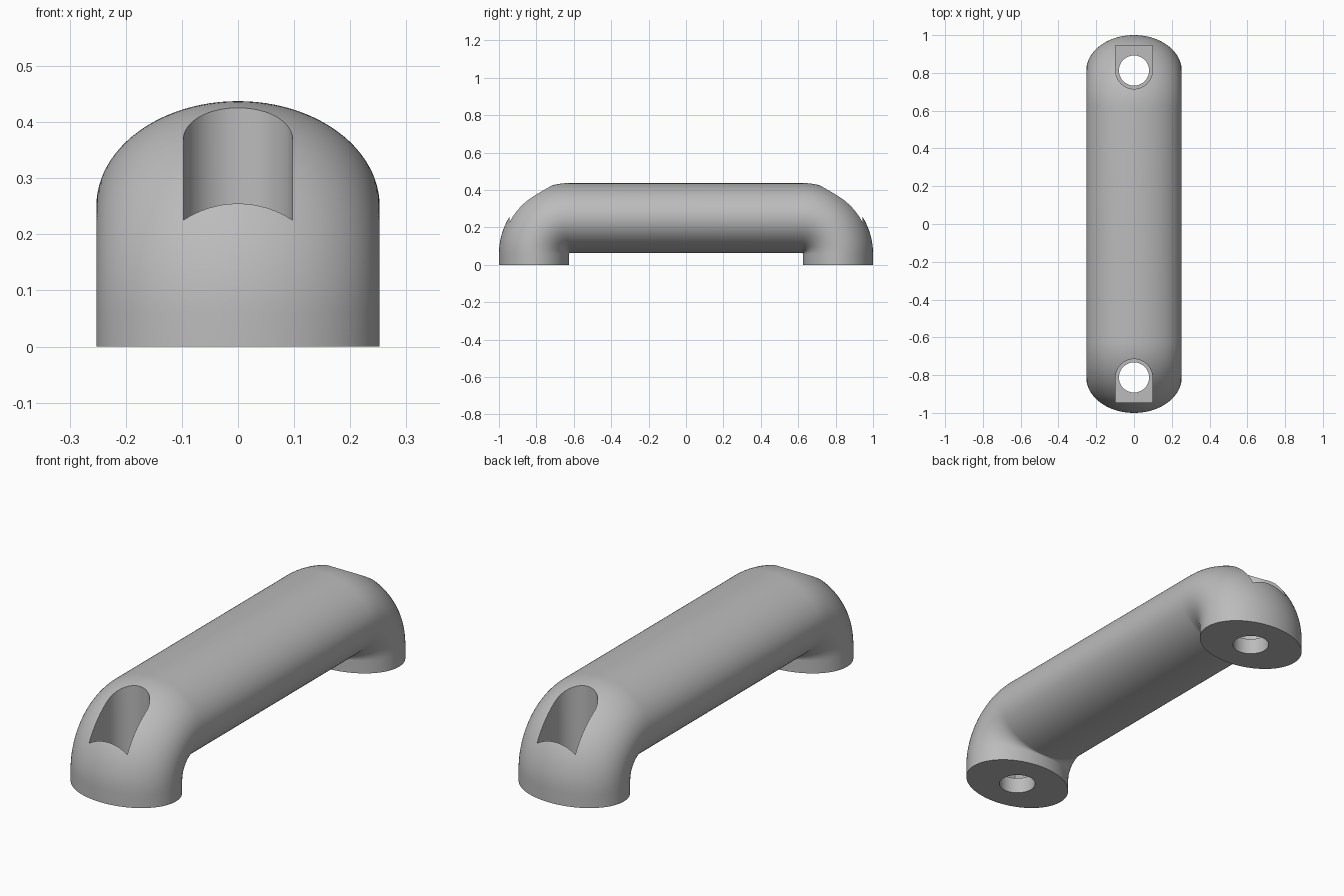
import bpy, bmesh
from math import sin, cos, pi, radians
from mathutils import Vector

cube = bpy.data.objects.get("Cube")
if cube:
    bpy.data.objects.remove(cube)

HALF_W, HALF_T = 0.2525, 0.1875      # half width and half thickness of the grip section
INNER = 0.004                        # inside radius of the bend
FOOT_H = 0.0585                      # height of the straight foot
PIVOT_Y = 1 - 2 * HALF_T - INNER     # bend centre
HOLE_Y = 0.8125
SEGS, BEND = 96, 32

grey = bpy.data.materials.new("grey")
grey.use_nodes = True
color = (0.5, 0.5, 0.5, 1)
grey.diffuse_color = color
grey.node_tree.nodes["Principled BSDF"].inputs["Base Color"].default_value = color


def loft(name, rings):
    """Closed solid through a list of equal-length rings."""
    bm = bmesh.new()
    loops = [[bm.verts.new(p) for p in ring] for ring in rings]
    n = len(loops[0])
    for a, b in zip(loops, loops[1:]):
        for i in range(n):
            j = (i + 1) % n
            bm.faces.new((a[i], a[j], b[j], b[i]))
    bm.faces.new(loops[0])
    bm.faces.new(loops[-1])
    bmesh.ops.recalc_face_normals(bm, faces=bm.faces[:])
    mesh = bpy.data.meshes.new(name)
    bm.to_mesh(mesh)
    bm.free()
    mesh.materials.append(grey)
    obj = bpy.data.objects.new(name, mesh)
    bpy.context.collection.objects.link(obj)
    return obj


def section(side, angle, drop=0):
    """Oval section turned about the bend centre; angle 0 is the foot."""
    ring = []
    for i in range(SEGS):
        t = 2 * pi * i / SEGS
        r = INNER + HALF_T + HALF_T * cos(t)
        ring.append(Vector((HALF_W * sin(t),
                            side * (PIVOT_Y + r * cos(angle)),
                            FOOT_H + r * sin(angle) - drop)))
    return ring


def prism(name, outline, z0, z1):
    return loft(name, [[(x, y, z) for x, y in outline] for z in (z0, z1)])


# Grip: foot, bend, straight bar, bend, foot
angles = [pi / 2 * i / BEND for i in range(BEND + 1)]
rings = [section(-1, 0, FOOT_H)] + [section(-1, a) for a in angles]
rings += [section(1, a) for a in reversed(angles)] + [section(1, 0, FOOT_H)]
handle = loft("handle", rings)

# Screw pockets and holes at both ends
SLOT_R, HOLE_R, SLOT_END, FLOOR = 0.0975, 0.08, 0.945, 0.075
cutters = []
for side in (-1, 1):
    arc = [pi * i / 32 for i in range(33)]
    slot = [(SLOT_R * cos(a), side * (HOLE_Y - SLOT_R * sin(a))) for a in arc]
    slot += [(-SLOT_R, side * SLOT_END), (SLOT_R, side * SLOT_END)]
    circle = [(HOLE_R * cos(2 * a), side * HOLE_Y + HOLE_R * sin(2 * a)) for a in arc[:-1]]
    cutters.append(prism("pocket_cutter", slot, FLOOR, 0.6))
    cutters.append(prism("hole_cutter", circle, -0.1, 0.2))

bpy.context.view_layer.objects.active = handle
for cutter in cutters:
    mod = handle.modifiers.new("cut", 'BOOLEAN')
    mod.operation = 'DIFFERENCE'
    mod.solver = 'EXACT'
    mod.object = cutter
    bpy.ops.object.modifier_apply(modifier=mod.name)
for cutter in cutters:
    bpy.data.objects.remove(cutter)

bpy.ops.object.select_all(action='DESELECT')
handle.select_set(True)
bpy.ops.object.shade_smooth_by_angle(angle=radians(35))
